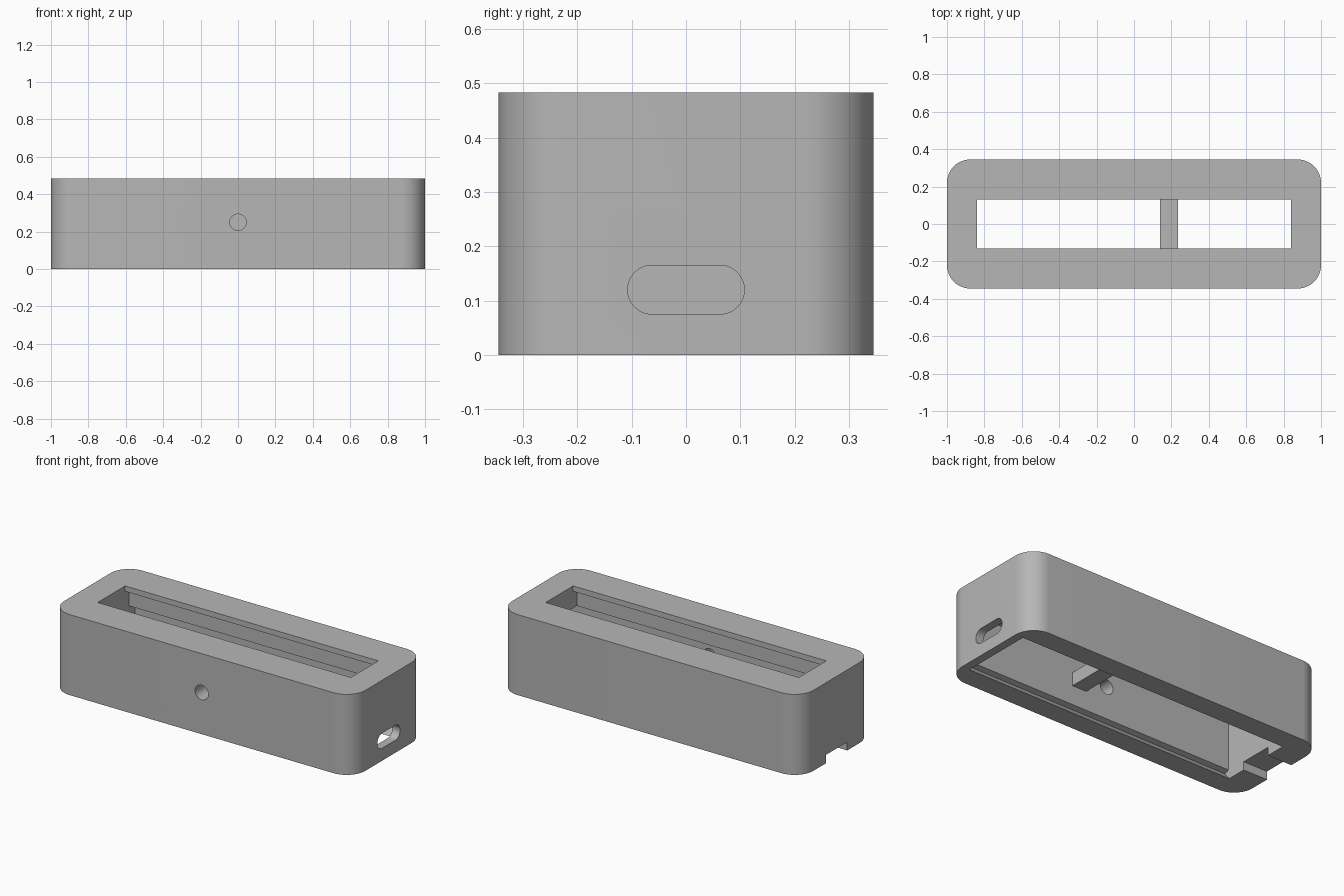
import bpy, bmesh, math
from mathutils import Matrix, Vector

if "Cube" in bpy.data.objects:
    bpy.data.objects.remove(bpy.data.objects["Cube"], do_unlink=True)

grey = bpy.data.materials.new("plain grey")
grey.use_nodes = True
colour = (0.47, 0.47, 0.47, 1)
grey.diffuse_color = colour
grey.node_tree.nodes["Principled BSDF"].inputs["Base Color"].default_value = colour


def prism(name, outline, start, end, axis="Z"):
    """Extrude a 2D outline along an axis; X uses (y, z), Y uses (x, z)."""
    place = {"X": lambda a, b, d: (d, a, b),
             "Y": lambda a, b, d: (a, d, b),
             "Z": lambda a, b, d: (a, b, d)}[axis]
    bm = bmesh.new()
    face = bm.faces.new([bm.verts.new(place(a, b, start)) for a, b in outline])
    grown = bmesh.ops.extrude_face_region(bm, geom=[face])
    shift = Vector(place(0, 0, end - start))
    bmesh.ops.translate(bm, vec=shift,
                        verts=[v for v in grown["geom"] if isinstance(v, bmesh.types.BMVert)])
    bmesh.ops.recalc_face_normals(bm, faces=bm.faces)
    mesh = bpy.data.meshes.new(name)
    bm.to_mesh(mesh)
    bm.free()
    mesh.materials.append(grey)
    obj = bpy.data.objects.new(name, mesh)
    bpy.context.collection.objects.link(obj)
    return obj


def rounded(w, h, r, cu=0, cv=0, steps=12):
    """Rectangle outline with rounded corners."""
    pts = []
    for quarter, (su, sv) in enumerate([(1, 1), (-1, 1), (-1, -1), (1, -1)]):
        for i in range(steps + 1):
            t = (quarter + i / steps) * math.pi / 2
            p = (round(cu + su * (w / 2 - r) + r * math.cos(t), 5),
                 round(cv + sv * (h / 2 - r) + r * math.sin(t), 5))
            if not pts or p != pts[-1]:
                pts.append(p)
    return pts[:-1] if pts[0] == pts[-1] else pts


def rect(u0, u1, v0, v1):
    return [(u0, v0), (u1, v0), (u1, v1), (u0, v1)]


# Outer shell
case = prism("case", rounded(2, 0.69, 0.125), 0, 0.483)

# Hollow section: dovetail lid groove, main chamber, recess, top window
half = [(0.22, -0.02), (0.22, 0), (0.255, 0.045), (0.225, 0.055),
        (0.225, 0.35), (0.165, 0.35), (0.165, 0.45), (0.13, 0.45), (0.13, 0.5)]
groove, recess = half[:4], half[5:]
mirror = lambda pts: pts + [(-y, z) for y, z in reversed(pts)]
cutters = [
    prism("window_cutter", mirror([(0.165, 0.2)] + recess), -0.84, 0.84, "X"),
    prism("chamber_cutter", mirror(groove + half[4:5]), -0.84, 0.95, "X"),
    # End port, front button hole and lid finger notch
    prism("port_cutter", rounded(0.215, 0.09, 0.0449, 0, 0.12), 0.9, 1.1, "X"),
    prism("button_cutter", rounded(0.088, 0.088, 0.0439, 0, 0.25), -0.4, -0.15, "Y"),
    prism("notch_cutter", rect(-0.1, 0.1, -0.05, 0.05), -1.1, -0.8, "X"),
]
for cutter in cutters:
    cut = case.modifiers.new(cutter.name, "BOOLEAN")
    cut.operation = "DIFFERENCE"
    cut.solver = "EXACT"
    cut.object = cutter
bpy.context.view_layer.update()
result = bpy.data.meshes.new_from_object(
    case.evaluated_get(bpy.context.evaluated_depsgraph_get()))
case.modifiers.clear()
case.data = result
for cutter in cutters:
    bpy.data.objects.remove(cutter, do_unlink=True)

# Inner cross bar
prism("cross_bar", rect(0.14, 0.235, 0.17, 0.25), -0.23, 0.23, "Y")

# Smooth the rounded corners, keep edges sharp
bpy.ops.object.select_all(action="DESELECT")
case.select_set(True)
bpy.context.view_layer.objects.active = case
bpy.ops.object.shade_smooth_by_angle(angle=math.radians(30))
